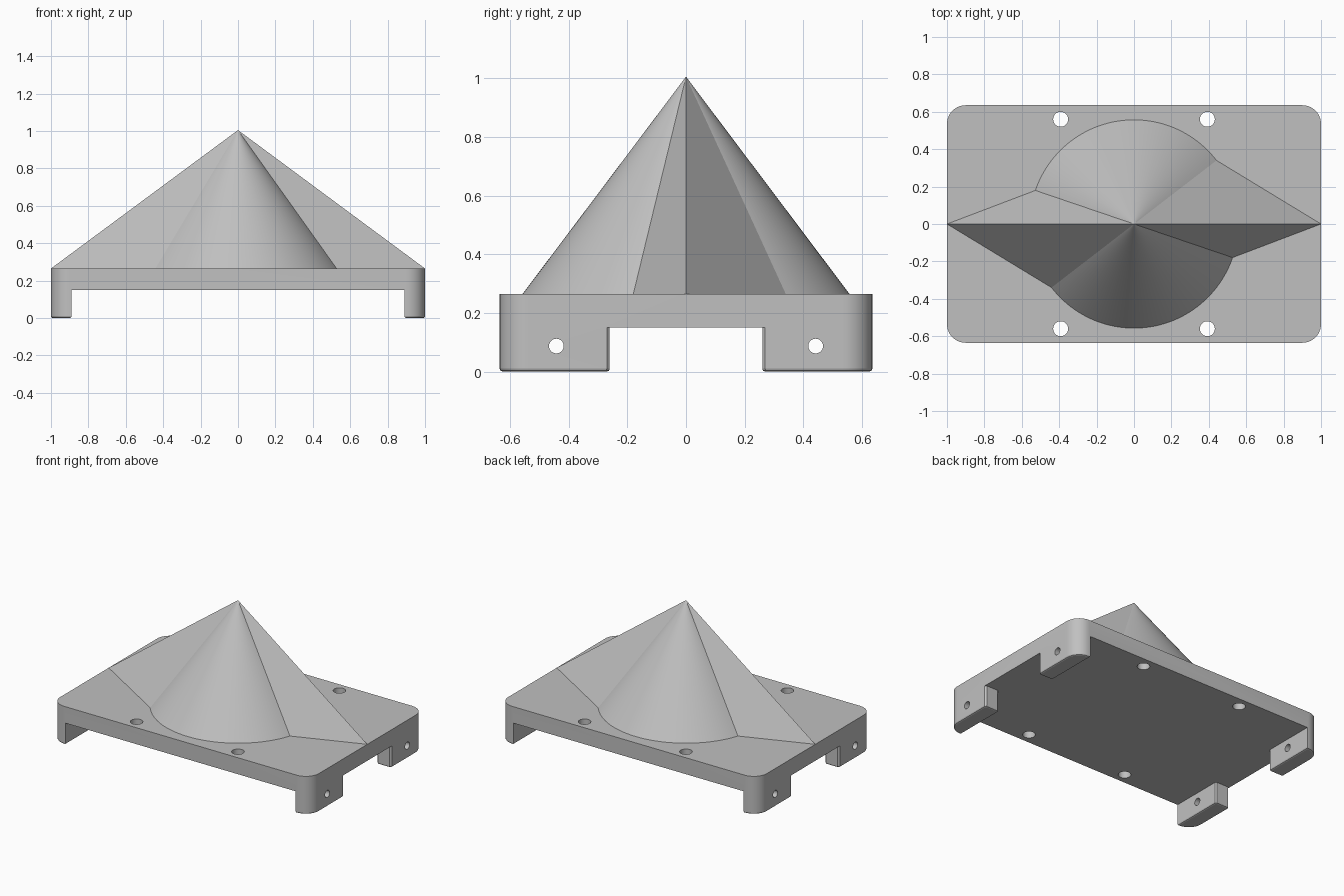
import bpy, bmesh, math
from mathutils import Matrix, Vector

if "Cube" in bpy.data.objects:
    bpy.data.objects.remove(bpy.data.objects["Cube"], do_unlink=True)

HALF_X, HALF_Y = 1.0, 0.635
PLATE_LOW, PLATE_TOP, PEAK = 0.15, 0.265, 1.005

grey = bpy.data.materials.new("plain grey")
grey.use_nodes = True
colour = (0.53, 0.53, 0.53, 1)
grey.diffuse_color = colour
grey.node_tree.nodes["Principled BSDF"].inputs["Base Color"].default_value = colour


def make_object(name, bm):
    bmesh.ops.recalc_face_normals(bm, faces=bm.faces)
    mesh = bpy.data.meshes.new(name)
    bm.to_mesh(mesh)
    bm.free()
    obj = bpy.data.objects.new(name, mesh)
    bpy.context.collection.objects.link(obj)
    mesh.materials.append(grey)
    return obj


def prism(name, outline, low, high):
    bm = bmesh.new()
    face = bm.faces.new([bm.verts.new((x, y, low)) for x, y in outline])
    new = bmesh.ops.extrude_face_region(bm, geom=[face])["geom"]
    bmesh.ops.translate(bm, vec=(0, 0, high - low),
                        verts=[v for v in new if isinstance(v, bmesh.types.BMVert)])
    return make_object(name, bm)


def arc(cx, cy, radius, start, end, steps):
    angles = [start + (end - start) * i / steps for i in range(steps + 1)]
    return [(cx + radius * math.cos(a), cy + radius * math.sin(a)) for a in angles]


def smooth(obj):
    bpy.ops.object.select_all(action='DESELECT')
    obj.select_set(True)
    bpy.context.view_layer.objects.active = obj
    bpy.ops.object.shade_smooth_by_angle(angle=math.radians(12))


# Rounded block from which plate and legs are cut
r = 0.1
outline = []
for i, (sx, sy) in enumerate([(1, 1), (-1, 1), (-1, -1), (1, -1)]):
    a = i * math.pi / 2
    outline += arc(sx * (HALF_X - r), sy * (HALF_Y - r), r, a, a + math.pi / 2, 10)
base = prism("base_plate_with_legs", outline, 0, PLATE_TOP)

# Cross-shaped cutter leaves a leg at each corner, with small chamfers
quarter = [(1.05, 0.32), (0.99, 0.26), (0.9, 0.26), (0.89, 0.27), (0.89, 0.8)]
cross = quarter + [(-x, y) for x, y in reversed(quarter)]
cross += [(-x, -y) for x, y in cross]
cutters = [prism("leg_gap_cutter", cross, -0.2, PLATE_LOW)]


def drill(name, matrix, radius, depth):
    bm = bmesh.new()
    bmesh.ops.create_cone(bm, cap_ends=True, segments=40, radius1=radius,
                          radius2=radius, depth=depth, matrix=matrix)
    cutters.append(make_object(name, bm))


# Screw holes in the plate and cross holes in the legs
for sx in (-1, 1):
    for sy in (-1, 1):
        drill("plate_hole_cutter", Matrix.Translation((sx * 0.392, sy * 0.56, 0.2)), 0.04, 0.3)
        turn = Matrix.Rotation(math.pi / 2, 4, 'Y')
        drill("leg_hole_cutter", Matrix.Translation((sx * 0.95, sy * 0.442, 0.087)) @ turn, 0.025, 0.3)

for cutter in cutters:
    mod = base.modifiers.new("cut", 'BOOLEAN')
    mod.operation = 'DIFFERENCE'
    mod.solver = 'EXACT'
    mod.object = cutter

bpy.context.view_layer.update()
cut_mesh = bpy.data.meshes.new_from_object(
    base.evaluated_get(bpy.context.evaluated_depsgraph_get()))
base.modifiers.clear()
base.data = cut_mesh
for cutter in cutters:
    bpy.data.objects.remove(cutter, do_unlink=True)

# Soften the feet of the legs
bm = bmesh.new()
bm.from_mesh(base.data)
feet = [e for e in bm.edges if all(v.co.z < 0.001 for v in e.verts)
        and len(e.link_faces) == 2 and e.calc_face_angle(0) > 0.5]
bmesh.ops.bevel(bm, geom=feet, offset=0.01, segments=2, profile=0.5, affect='EDGES')
bm.to_mesh(base.data)
bm.free()
smooth(base)

# Cone flanked by two pointed fins, the same after half a turn
half = [(1.0, 0.0)] + arc(0, 0, 0.557, math.radians(37.6), math.radians(161.2), 48)
rim = half + [(-x, -y) for x, y in half]
bm = bmesh.new()
peak = Vector((0, 0, PEAK))
rings = []
for t in (0, 0.97):
    rings.append([bm.verts.new(Vector((x, y, PLATE_TOP)).lerp(peak, t)) for x, y in rim])
tip = bm.verts.new(peak)
low, high = rings
for i in range(len(rim)):
    j = (i + 1) % len(rim)
    bm.faces.new((low[i], low[j], high[j], high[i]))
    bm.faces.new((high[i], high[j], tip))
smooth(make_object("finned_cone", bm))
